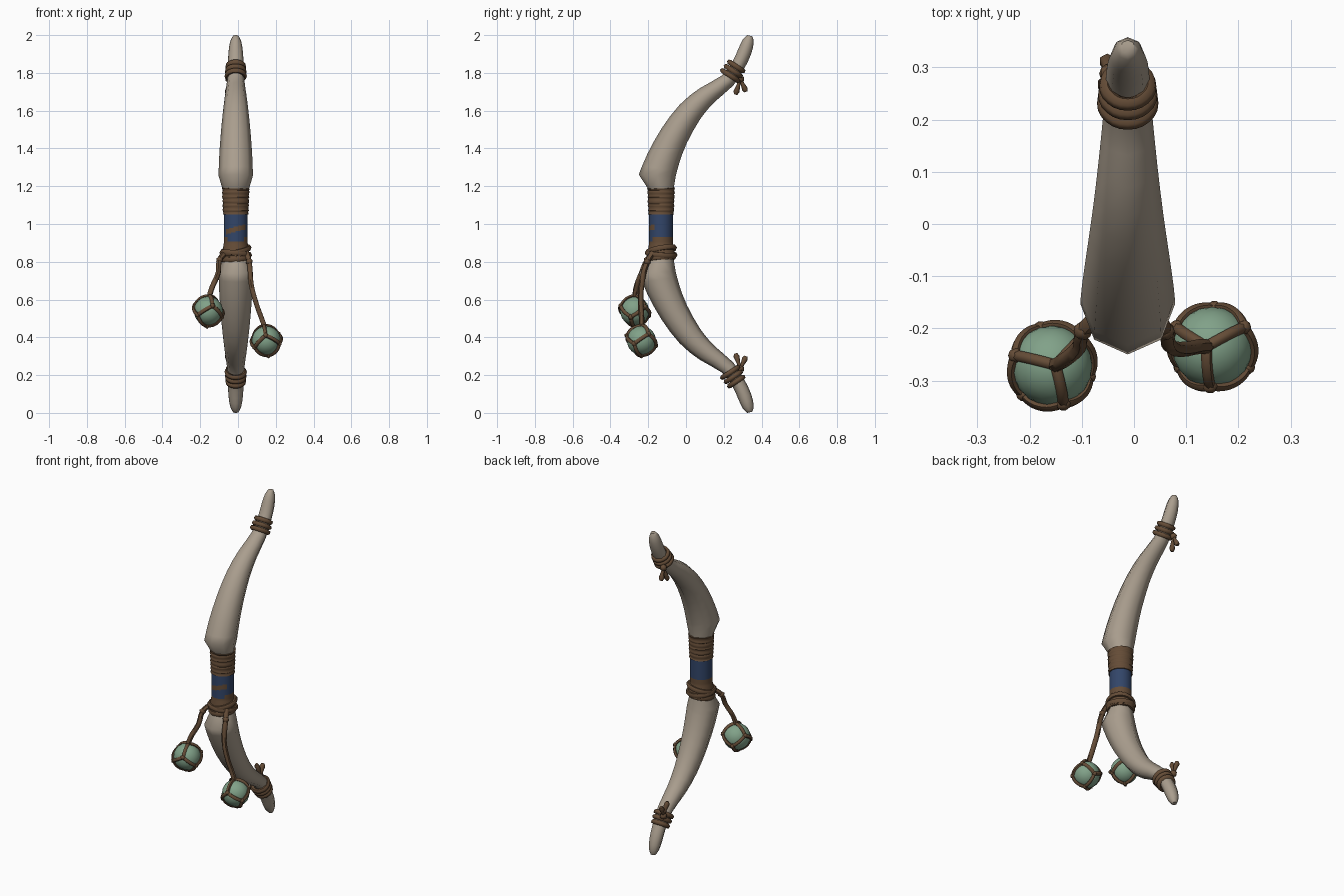
import bpy, bmesh, math
from mathutils import Vector, Matrix

if "Cube" in bpy.data.objects:
    bpy.data.objects.remove(bpy.data.objects["Cube"])


def material(name, rgb):
    m = bpy.data.materials.new(name)
    m.use_nodes = True
    m.diffuse_color = (*rgb, 1)
    m.node_tree.nodes["Principled BSDF"].inputs["Base Color"].default_value = (*rgb, 1)
    return m


BONE = material("bone", (0.40, 0.34, 0.27))
LEATHER = material("brown leather", (0.13, 0.073, 0.038))
CLOTH = material("blue cloth", (0.032, 0.06, 0.14))
GLASS = material("sea green glass", (0.22, 0.36, 0.25))
CX = -0.012          # middle of the bow
GRIP_Y = -0.132


def finish(obj, mats, angle=60):
    for m in mats:
        obj.data.materials.append(m)
    bpy.ops.object.select_all(action='DESELECT')
    bpy.context.view_layer.objects.active = obj
    obj.select_set(True)
    bpy.ops.object.shade_smooth_by_angle(angle=math.radians(angle))
    return obj


def loft(name, sections, sides, mats, rule=None, angle=60):
    """Skin of elliptical sections, each (centre, u axis, v axis)."""
    bm = bmesh.new()
    rings = []
    for c, u, v in sections:
        rings.append([bm.verts.new(c + u * math.cos(a) + v * math.sin(a))
                      for a in (math.tau * i / sides for i in range(sides))])
    for lo, hi in zip(rings, rings[1:]):
        for i in range(sides):
            j = (i + 1) % sides
            f = bm.faces.new((lo[i], lo[j], hi[j], hi[i]))
            if rule:
                f.material_index = rule(f.calc_center_median())
    bm.faces.new(rings[0])
    bm.faces.new(rings[-1])
    bmesh.ops.recalc_face_normals(bm, faces=bm.faces)
    me = bpy.data.meshes.new(name)
    bm.to_mesh(me)
    bm.free()
    obj = bpy.data.objects.new(name, me)
    bpy.context.collection.objects.link(obj)
    return finish(obj, mats, angle)


def rope(name, paths, radius, closed=False):
    """Round cords along one or more point paths, turned into a mesh."""
    cu = bpy.data.curves.new(name, 'CURVE')
    cu.dimensions = '3D'
    cu.bevel_depth = radius
    cu.bevel_resolution = 1
    cu.resolution_u = 3
    cu.use_fill_caps = True
    for pts in paths:
        sp = cu.splines.new('BEZIER')
        sp.bezier_points.add(len(pts) - 1)
        for bp, p in zip(sp.bezier_points, pts):
            bp.co = p
            bp.handle_left_type = bp.handle_right_type = 'AUTO'
        sp.use_cyclic_u = closed
    obj = bpy.data.objects.new(name, cu)
    bpy.context.collection.objects.link(obj)
    bpy.ops.object.select_all(action='DESELECT')
    bpy.context.view_layer.objects.active = obj
    obj.select_set(True)
    bpy.ops.object.convert(target='MESH')
    return finish(bpy.context.object, [LEATHER])


def hoop(centre, u, v, count=10):
    return [centre + u * math.cos(a) + v * math.sin(a)
            for a in (math.tau * i / count for i in range(count))]


def ball(name, centre, radius, mat, detail=3):
    bpy.ops.mesh.primitive_ico_sphere_add(subdivisions=detail, radius=radius, location=centre)
    obj = bpy.context.object
    obj.name = name
    return finish(obj, [mat])


# Limb profile: front y, z, back y, z, half width
LIMB = [(-0.19, 1.15, -0.07, 1.15, 0.062), (-0.2, 1.185, -0.066, 1.185, 0.07),
        (-0.25, 1.262, -0.055, 1.25, 0.091), (-0.205, 1.37, -0.035, 1.325, 0.088),
        (-0.13, 1.505, 0.005, 1.43, 0.08), (-0.035, 1.63, 0.075, 1.555, 0.068),
        (0.07, 1.717, 0.15, 1.645, 0.057), (0.188, 1.785, 0.25, 1.733, 0.046),
        (0.246, 1.86, 0.307, 1.82, 0.042), (0.276, 1.925, 0.345, 1.9, 0.038),
        (0.3, 1.975, 0.358, 1.96, 0.029), (0.325, 2.0, 0.352, 1.993, 0.014)]


def smooth_rows(rows):
    """Add a curved halfway row between neighbours past the shoulder."""
    out = list(rows[:3])
    for i in range(3, len(rows)):
        a, b = rows[i - 1], rows[i]
        before = rows[i - 2] if i > 3 else a
        after = rows[min(i + 1, len(rows) - 1)]
        out.append([(9 * p + 9 * q - o - r) / 16 for o, p, q, r in zip(before, a, b, after)])
        out.append(b)
    return out


for side, flip in (("upper", 1), ("lower", -1)):
    def place(x, y, z):
        return Vector((CX + x, y, 1 + flip * (z - 1)))

    sections = []
    for fy, fz, by, bz, w in smooth_rows(LIMB):
        f, b = place(0, fy, fz), place(0, by, bz)
        sections.append(((f + b) / 2, (f - b) / 2, Vector((w, 0, 0))))
    loft(side + "_limb", sections, 8, [BONE])

    # Cord bound round the limb near the tip, knotted with two loose tails
    coils = []
    for k in (-1, 0, 1):
        c = place(0, 0.25 + 0.016 * k, 1.81 + 0.024 * k)
        u = (place(0, -0.038, 1.025) - place(0, 0, 1)) * (1 - 0.06 * k)
        coils.append(hoop(c, u, Vector((0.044 - 0.002 * k, 0, 0)), 8))
    rope(side + "_tip_binding", coils, 0.0135, True)
    knot = place(-0.035, 0.288, 1.768)
    ball(side + "_tip_knot", knot, 0.022, LEATHER, 1)
    for n, end in enumerate((place(-0.045, 0.262, 1.685), place(-0.04, 0.318, 1.7))):
        d = end - knot
        along, across = d.normalized(), Vector((1, 0, 0))
        out = along.cross(across).normalized()
        loft(f"{side}_tip_tail_{n + 1}",
             [(knot + d * t, out * r, across * r) for t, r in
              ((0, 0.008), (0.4, 0.01), (0.8, 0.016), (1, 0.009))], 6, [LEATHER])


# Grip sleeve: blue cloth over leather, with a slanted gap in front
def grip_colour(p):
    x = p.x - CX
    front = p.y < GRIP_Y
    if p.z > 1.055 or p.z < (0.91 if front and abs(x) < 0.045 else 0.935):
        return 0
    if front and abs(p.z - 0.972 - 0.25 * x) < 0.014 and abs(x) < 0.052:
        return 0
    return 1


sleeve = []
for i in range(43):
    z = 0.812 + 0.006 * i
    r = 0.063 + 0.01 * min(1, max(0, (0.9 - z) / 0.06))
    sleeve.append((Vector((CX, GRIP_Y, z)), Vector((r, 0, 0)), Vector((0, r, 0))))
loft("grip_sleeve", sleeve, 32, [LEATHER, CLOTH], grip_colour)

# Upper leather wrap with stacked rounded turns
wrap = []
for i in range(25):
    t = i / 24
    r = 0.067 + 0.005 * t + 0.002 * math.cos(math.pi * i / 2)
    tilt = 0.003 * math.sin(i)
    wrap.append((Vector((CX, GRIP_Y, 1.05 + 0.14 * t)),
                 Vector((r, 0, tilt)), Vector((0, r, -tilt))))
loft("grip_upper_wrap", wrap, 20, [LEATHER])

# Heavier cord turns under the grip
turns = []
for z, r, tilt in ((0.82, 0.066, 0.006), (0.842, 0.072, -0.006), (0.862, 0.069, 0.012)):
    turns.append(hoop(Vector((CX, GRIP_Y, z)), Vector((r, 0, tilt)), Vector((0, r, tilt)), 12))
rope("grip_lower_binding", turns, 0.015, True)

# Hanging floats, each in a net of cube edges with one corner tied to the cord
FLOATS = {
    "right": (Vector((-0.157, -0.272, 0.54)), 0,
              [(-0.07, -0.175, 0.845), (-0.098, -0.205, 0.81), (-0.105, -0.235, 0.74),
               (-0.135, -0.262, 0.67), (-0.15, -0.27, 0.625)]),
    "left": (Vector((0.15, -0.236, 0.383)), -15,
             [(0.045, -0.175, 0.85), (0.06, -0.205, 0.8), (0.07, -0.235, 0.68),
              (0.098, -0.24, 0.575), (0.125, -0.235, 0.5), (0.138, -0.235, 0.465)]),
}
CORNERS = [Vector((x, y, z)) for x in (-1, 1) for y in (-1, 1) for z in (-1, 1)]
for side, (centre, spin, path) in FLOATS.items():
    ball(side + "_float", centre, 0.077, GLASS)
    up = Vector(path[-1]) - centre
    z_axis = Vector((0, 0, 1))
    turn = (z_axis.rotation_difference(up).to_matrix()
            @ Matrix.Rotation(math.radians(spin), 3, 'Z')
            @ Vector((1, 1, 1)).rotation_difference(z_axis).to_matrix())
    strands = []
    for a in CORNERS:
        for b in CORNERS:
            if (a - b).length == 2 and sum(a) < sum(b):
                strands.append([centre + turn @ a.lerp(b, t / 4).normalized() * 0.079
                                for t in range(5)])
    rope(side + "_float_net", strands, 0.0105)
    for n, corner in enumerate(CORNERS):
        ball(f"{side}_net_knot_{n + 1}", centre + turn @ corner.normalized() * 0.08,
             0.0155, LEATHER, 1)
    rope(side + "_hanging_cord", [path], 0.0145)
    ball(side + "_cord_top_knot", path[1], 0.02, LEATHER, 1)
